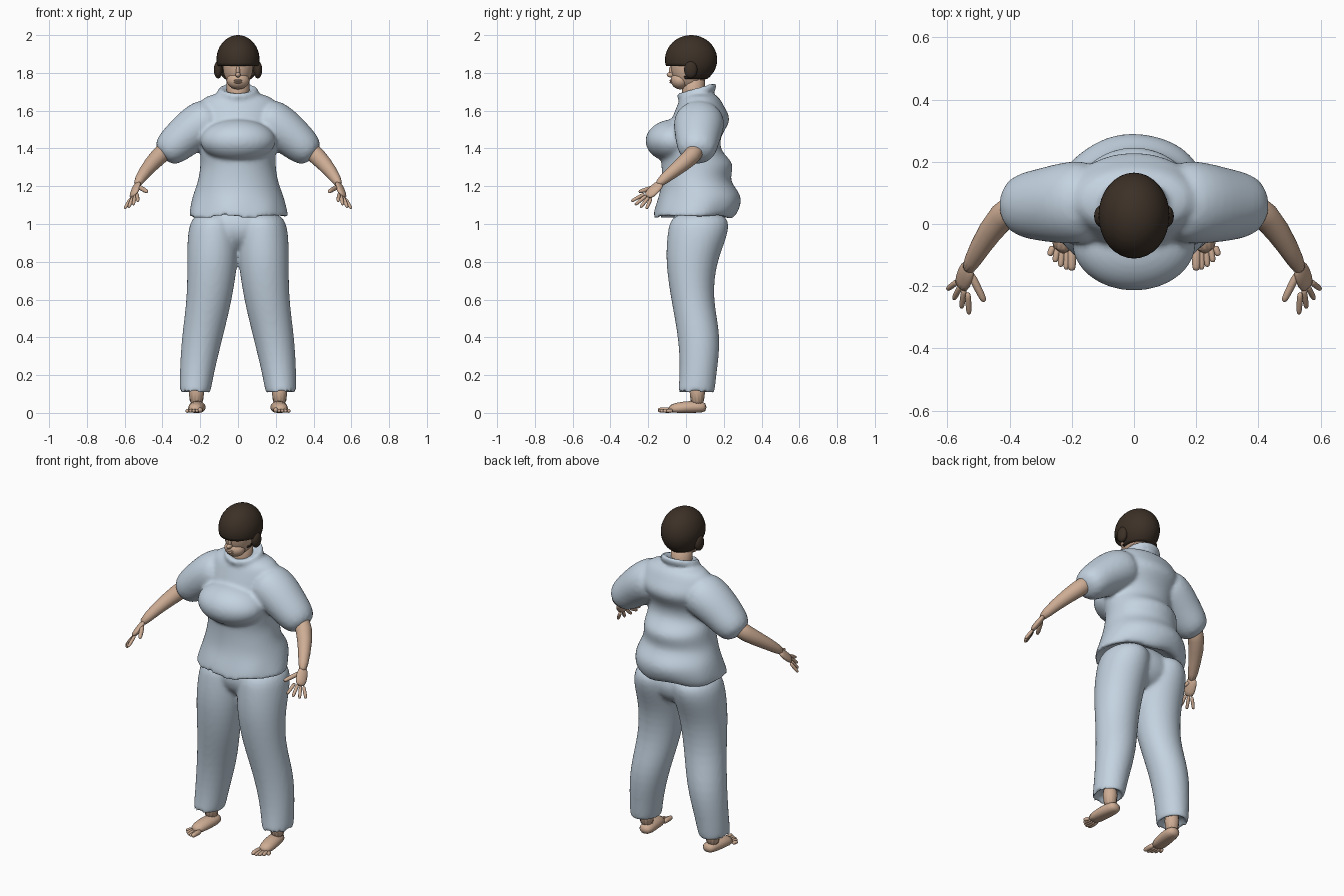
import bpy
import bmesh
from math import sin, cos, pi
from mathutils import Vector, Matrix

if "Cube" in bpy.data.objects:
    bpy.data.objects.remove(bpy.data.objects["Cube"])


def make_material(name, colour):
    material = bpy.data.materials.new(name)
    material.use_nodes = True
    material.diffuse_color = colour
    shader = material.node_tree.nodes["Principled BSDF"]
    shader.inputs["Base Color"].default_value = colour
    return material


cloth = make_material("pale blue cloth", (.55, .65, .75, 1))
skin = make_material("skin", (.62, .42, .3, 1))
brown = make_material("dark brown hair", (.045, .03, .02, 1))


def oval(centre, first_axis, second_axis, count=24):
    """Points around an oval spanned by two half axes."""
    angles = [2 * pi * step / count for step in range(count)]
    return [centre + first_axis * cos(angle) + second_axis * sin(angle) for angle in angles]


def bridge(bm, rings):
    """Join rings of points into a closed skin with end caps."""
    loops = [[bm.verts.new(point) for point in ring] for ring in rings]
    for low, high in zip(loops, loops[1:]):
        for here in range(len(low)):
            before = here - 1
            bm.faces.new((low[before], low[here], high[here], high[before]))
    bm.faces.new(loops[0][::-1])
    bm.faces.new(loops[-1])


def add_body(bm, rows, side=1, tilt=0, fold=0):
    """Level ovals: height, inner x, outer x, front y, back y.
    The first oval is folded inward to leave a hollow opening."""
    rings = []
    for height, inner, outer, front, back in rows:
        centre = Vector((side * (inner + outer) / 2, (front + back) / 2, height))
        half_width = Vector(((outer - inner) / 2, 0, 0))
        half_depth = Vector((0, (back - front) / 2, tilt))
        if not rings:
            lining_centre = centre + Vector((0, 0, fold))
            rings.append(oval(lining_centre, half_width * .75, half_depth * .75))
        rings.append(oval(centre, half_width, half_depth))
    bridge(bm, rings)


def add_tube(bm, rows, side=1, across=(0, 1, 0), ratio=1):
    """Ovals square to a path: x, y, z, radius; ratio widens them across."""
    points = [Vector(row[:3]) for row in rows]
    rings = []
    for index, (centre, row) in enumerate(zip(points, rows)):
        following = points[min(index + 1, len(points) - 1)]
        previous = points[max(index - 1, 0)]
        along = (following - previous).normalized()
        wide = Vector(across)
        wide = (wide - along * wide.dot(along)).normalized()
        thick = along.cross(wide)
        radius = row[-1]
        ring = oval(centre, thick * radius, wide * radius * ratio, 12)
        rings.append([(point.x * side, point.y, max(point.z, 0)) for point in ring])
    bridge(bm, rings)


def add_digit(bm, base, tip, radius, side):
    """A finger or toe: a short tube with a tapered end."""
    stages = ((0, 1), (.5, 1), (.9, .9), (1, .5))
    rows = [(*base.lerp(tip, part), radius * scale) for part, scale in stages]
    add_tube(bm, rows, side, across=(1, 0, 0))


def add_ball(bm, place, size):
    matrix = Matrix.Translation(place) @ Matrix.Diagonal((*size, 1))
    bmesh.ops.create_uvsphere(bm, u_segments=32, v_segments=24, radius=1, matrix=matrix)


def centred(rows):
    return [(height, -half, half, front, back) for height, half, front, back in rows]


def finish(name, bm, material, rounding=0, voxel=0, thickness=0):
    bmesh.ops.recalc_face_normals(bm, faces=bm.faces)
    for face in bm.faces:
        face.smooth = True
    mesh = bpy.data.meshes.new(name)
    bm.to_mesh(mesh)
    bm.free()
    mesh.materials.append(material)
    part = bpy.data.objects.new(name, mesh)
    bpy.context.collection.objects.link(part)
    if thickness:
        part.modifiers.new("Shell", "SOLIDIFY").thickness = thickness
    if rounding:
        soften = part.modifiers.new("Round", "SUBSURF")
        soften.levels = soften.render_levels = rounding
    if voxel:
        merge = part.modifiers.new("Merge", "REMESH")
        merge.mode = "VOXEL"
        merge.voxel_size = voxel
        merge.use_smooth_shade = True
        relax = part.modifiers.new("Relax", "SMOOTH")
        relax.factor = .5
        relax.iterations = 5


# Shirt: torso with waist rolls and a ruffled hem
shirt = bmesh.new()
add_body(shirt, centred([
    (1.01, .27, -.18, .24), (1.08, .26, -.17, .29), (1.16, .24, -.14, .3),
    (1.23, .21, -.13, .22), (1.32, .2, -.13, .27), (1.38, .2, -.14, .18),
    (1.47, .21, -.1, .18), (1.55, .22, -.08, .25), (1.62, .22, -.05, .2),
    (1.7, .17, -.02, .17)]), fold=.08)
for vert in shirt.verts:
    if vert.co.z < 1.1:
        angle = pi + 8 * vert.co.x * pi
        vert.co.xy *= 1 + .03 * sin(angle * 2)
        vert.co.z += .012 * sin(angle)

# Shirt: full chest, standing collar and short sleeves
add_ball(shirt, (0, -.06, 1.44), (.2, .155, .115))
add_body(shirt, centred([(1.74, .1, -.05, .16), (1.65, .13, -.05, .17)]), tilt=.03, fold=-.04)
for side in (1, -1):
    add_tube(shirt, [(.1, .07, 1.57, .12), (.2, .07, 1.53, .13),
                     (.3, .06, 1.45, .11), (.41, .06, 1.35, .09)], side, ratio=1.1)
finish("shirt", shirt, cloth, rounding=2, voxel=.011)

# Trousers: pelvis and two legs merged
trousers = bmesh.new()
add_ball(trousers, (0, .06, .98), (.23, .14, .13))
for side in (1, -1):
    add_body(trousers, [
        (.07, .15, .31, -.05, .15), (.2, .13, .31, -.03, .16),
        (.4, .08, .3, -.04, .19), (.6, .03, .27, -.08, .14),
        (.8, 0, .27, -.11, .16), (.95, -.01, .27, -.1, .23),
        (1.07, 0, .24, -.08, .23)], side, fold=.08)
finish("trousers", trousers, cloth, rounding=2, voxel=.011)

knuckles = Vector((.55, -.2, 1.15))
knuckle_row = Vector((.62, .66, -.44))
index_tip = Vector((.53, -.29, 1.12))
little_tip = Vector((.6, -.21, 1.08))
for side, label in ((1, "left"), (-1, "right")):
    # Forearm and palm
    arm = bmesh.new()
    add_tube(arm, [(.36, .06, 1.41, .05), (.42, .04, 1.36, .05),
                   (.5, -.08, 1.27, .035), (.54, -.16, 1.2, .023)], side)
    add_tube(arm, [(.53, -.13, 1.22, .013), (.54, -.16, 1.19, .018),
                   (.56, -.21, 1.14, .016)], side, across=knuckle_row, ratio=2)

    # Four spread fingers and a thumb
    for finger in range(4):
        base = knuckles + knuckle_row * (finger - 1.5) * .017
        tip = index_tip.lerp(little_tip, finger / 3)
        tip += (tip - base) * finger * (3 - finger) * .06
        add_digit(arm, base, tip, .01, side)
    add_digit(arm, Vector((.53, -.15, 1.2)), Vector((.48, -.25, 1.17)), .013, side)
    finish(label + "_arm", arm, skin, rounding=1)

    # Bare foot, ankle and toes
    foot = bmesh.new()
    add_tube(foot, [(.21, .11, .03, .025), (.21, .07, .03, .034),
                    (.22, 0, .03, .036), (.23, -.1, .015, .03)],
             side, across=(1, 0, 0), ratio=1.3)
    add_tube(foot, [(.22, .06, .02, .045), (.22, .06, .2, .045)], side)
    for toe in range(5):
        radius = .011 if toe else .015
        base = Vector((.2 + .015 * toe, -.07, radius))
        tip = Vector((.2 + .018 * toe, .003 * toe ** 2 - .15, radius))
        add_digit(foot, base, tip, radius, side)
    finish(label + "_foot", foot, skin, rounding=1)

# Head: skull, jaw, nose, lips and neck
head = bmesh.new()
add_ball(head, (0, .02, 1.84), (.08, .1, .13))
add_ball(head, (0, -.03, 1.76), (.06, .05, .047))
add_ball(head, (0, -.08, 1.79), (.014, .022, .014))
add_ball(head, (0, -.075, 1.81), (.01, .015, .03))
for lip_height in (1.75, 1.76):
    add_ball(head, (0, -.075, lip_height), (.022, .012, .006))
add_tube(head, [(0, .05, 1.6, .07), (0, .04, 1.7, .06), (0, .04, 1.8, .06)])
finish("head_and_neck", head, skin)

# Hair: a rounded cap cut open over the face, with a lock over each ear
hair = bmesh.new()
add_ball(hair, (0, .027, 1.87), (.114, .138, .13))
opening = []
for face in hair.faces:
    middle = face.calc_center_median()
    over_face = middle.z < 1.835 and middle.y < 0
    if over_face or middle.z < 1.77:
        opening.append(face)
bmesh.ops.delete(hair, geom=opening, context="FACES")
finish("hair_cap", hair, brown, thickness=.008)
for side, label in ((1, "left"), (-1, "right")):
    lock = bmesh.new()
    add_ball(lock, (.105 * side, .025, 1.817), (.023, .035, .046))
    finish(label + "_ear_lock", lock, brown)
